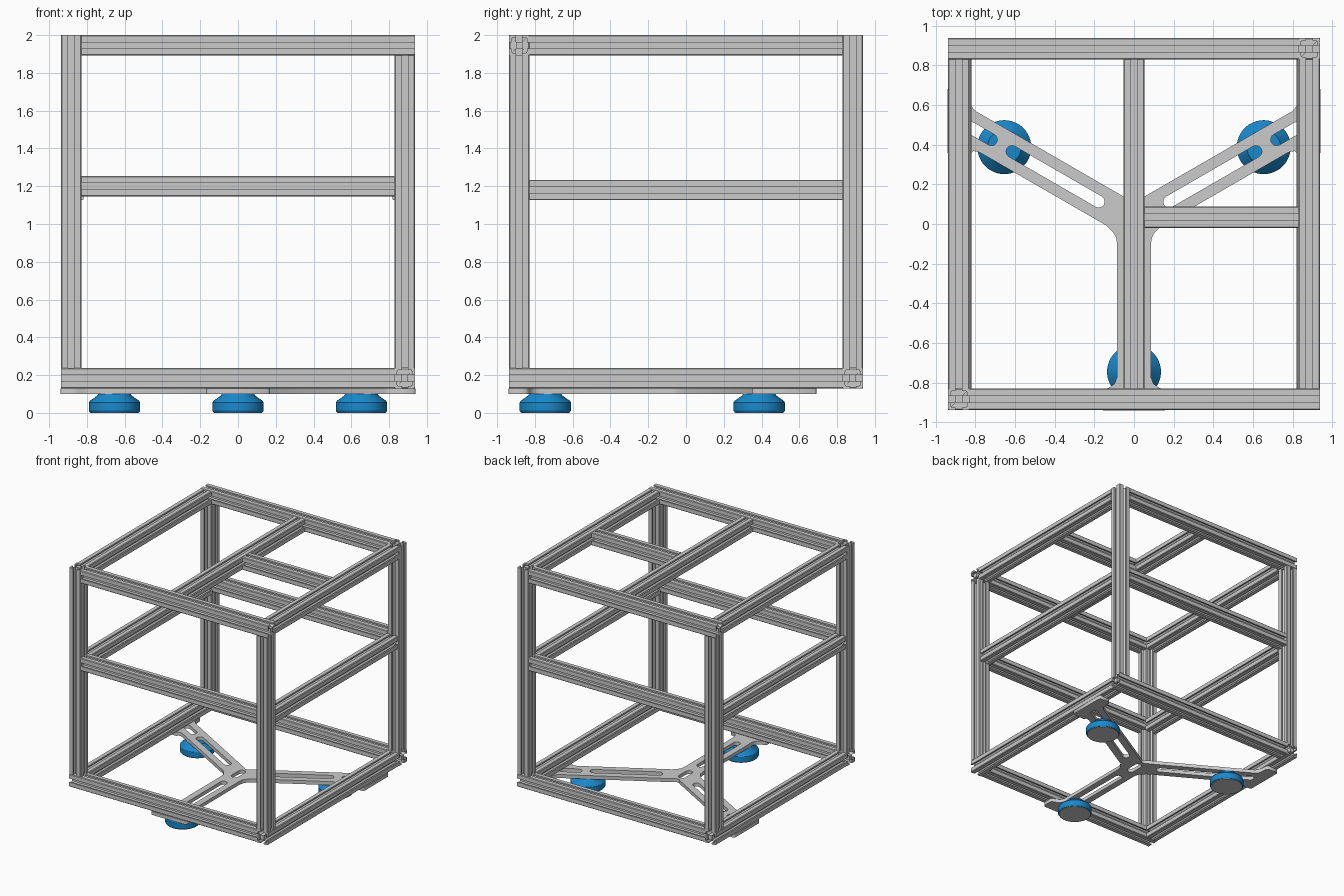
import bpy, bmesh
from math import sin, cos, pi, radians

if "Cube" in bpy.data.objects:
    bpy.data.objects.remove(bpy.data.objects["Cube"])

W = 0.108          # extrusion width
H = W / 2
P = 0.937          # outer frame half size
I = P - W          # inner frame half size
C = P - H          # beam centre line
ZB, ZT = 0.184, 2 - H


def finish(name, bm, smooth=False, mat=None):
    bmesh.ops.recalc_face_normals(bm, faces=bm.faces)
    me = bpy.data.meshes.new(name)
    bm.to_mesh(me)
    bm.free()
    ob = bpy.data.objects.new(name, me)
    bpy.context.collection.objects.link(ob)
    if mat:
        me.materials.append(mat)
    if smooth:
        bpy.ops.object.select_all(action='DESELECT')
        ob.select_set(True)
        bpy.context.view_layer.objects.active = ob
        bpy.ops.object.shade_smooth_by_angle(angle=radians(30))
    return ob


# Slotted extrusion section: one side, rotated four times
SIDE = [(H, -H + .005), (H, -.016), (H - .012, -.016), (H - .012, -.036),
        (H - .018, -.036), (H - .036, -.017), (H - .036, .017),
        (H - .018, .036), (H - .012, .036), (H - .012, .016), (H, .016),
        (H, H - .005)]
SECTION = []
for k in range(4):
    c, s = [(1, 0), (0, 1), (-1, 0), (0, -1)][k]
    SECTION += [(c * x - s * y, s * x + c * y) for x, y in SIDE]


def beam(name, axis, a, b, lo, hi):
    """Extrusion along an axis; a, b are the centre on the other two axes."""
    def place(u, v, t):
        return {'x': (t, a + u, b + v), 'y': (a + u, t, b + v),
                'z': (a + u, b + v, t)}[axis]
    bm = bmesh.new()
    r0 = [bm.verts.new(place(u, v, lo)) for u, v in SECTION]
    r1 = [bm.verts.new(place(u, v, hi)) for u, v in SECTION]
    bm.faces.new(r0)
    bm.faces.new(r1)
    n = len(r0)
    for i in range(n):
        j = (i + 1) % n
        bm.faces.new((r0[i], r0[j], r1[j], r1[i]))
    return finish(name, bm)


# Corner posts: two run to the top, two stop under the top beams
for name, x, y, top in [("front_left_post", -C, -C, 2), ("back_right_post", C, C, 2),
                        ("front_right_post", C, -C, 2 - W),
                        ("back_left_post", -C, C, 2 - W)]:
    beam(name, 'z', x, y, ZB + H, top)

# Bottom frame, each beam overlapping the next
beam("bottom_front_beam", 'x', -C, ZB, -P, I)
beam("bottom_back_beam", 'x', C, ZB, -I, P)
beam("bottom_right_beam", 'y', C, ZB, -P, I)
beam("bottom_left_beam", 'y', -C, ZB, -I, P)

# Top frame with centre beam and short cross beam
beam("top_front_beam", 'x', -C, ZT, -I, P)
beam("top_back_beam", 'x', C, ZT, -P, I)
beam("top_right_beam", 'y', C, ZT, -I, I)
beam("top_left_beam", 'y', -C, ZT, -I, I)
beam("top_centre_beam", 'y', 0, ZT, -I, I)
beam("top_cross_beam", 'x', 0.035, ZT, H, I)

# Middle rails
for side, s in (("front", -1), ("back", 1)):
    beam("middle_" + side + "_rail", 'x', s * C, 1.2, -I, I)
for side, s in (("left", -1), ("right", 1)):
    beam("middle_" + side + "_rail", 'y', s * (C - .01), 1.18, -I, I)


# Three-armed base plate: mirrored outline with slots
HUB = 0.01


def arm(angle, r, s):
    c, n = cos(radians(angle)), sin(radians(angle))
    return (r * c - s * n, HUB + r * n + s * c)


def slot(angle, r0, r1, w=0.03):
    pts = []
    for i in range(9):
        t = -pi / 2 + pi * i / 8
        pts.append(arm(angle, r1 - w + w * cos(t), w * sin(t)))
    for i in range(9):
        t = pi / 2 + pi * i / 8
        pts.append(arm(angle, r0 + w + w * cos(t), w * sin(t)))
    return pts


half = [(.155, -.94), (.17, -.925), (.17, -.85), (.16, -.837), (.125, -.825),
        (.098, -.805), (.085, -.77), (.085, -.10), (.09, -.07), (.103, -.045),
        arm(30, .11, -.085), arm(30, .85, -.085), (.81, .368), (.83, .35),
        (.93, .35), (.94, .36), (.94, .68), (.93, .69), (.845, .69),
        (.832, .675), (.825, .60), arm(30, .97, .085), arm(30, .08, .085),
        (.015, .111)]
outline = half + [(-x, y) for x, y in reversed(half)]
loops = [outline, slot(270, -.07, .08), slot(270, .175, .72)]
for a in (30, 150):
    loops += [slot(a, .175, .74), slot(a, .80, .98)]

cu = bpy.data.curves.new("base_plate", 'CURVE')
cu.dimensions = '2D'
cu.fill_mode = 'BOTH'
cu.extrude = 0.015
for pts in loops:
    sp = cu.splines.new('POLY')
    sp.points.add(len(pts) - 1)
    for p, (x, y) in zip(sp.points, pts):
        p.co = (x, y, 0, 1)
    sp.use_cyclic_u = True
plate = bpy.data.objects.new("base_plate", cu)
plate.location.z = 0.115
bpy.context.collection.objects.link(plate)
bpy.context.view_layer.objects.active = plate
plate.select_set(True)
bpy.ops.object.convert(target='MESH')

# Round feet with tapered blue body and grey sole
blue = bpy.data.materials.new("foot_blue")
blue.diffuse_color = (0.01, 0.25, 0.6, 1)
blue.use_nodes = True
blue.node_tree.nodes["Principled BSDF"].inputs["Base Color"].default_value = blue.diffuse_color


def lathe(name, profile, cx, cy, mat=None, n=48):
    bm = bmesh.new()
    rings = [[bm.verts.new((cx + r * cos(2 * pi * i / n), cy + r * sin(2 * pi * i / n), z))
              for i in range(n)] for r, z in profile]
    for a, b in zip(rings, rings[1:]):
        for i in range(n):
            j = (i + 1) % n
            bm.faces.new((a[i], a[j], b[j], b[i]))
    bm.faces.new(rings[0])
    bm.faces.new(rings[-1])
    finish(name, bm, True, mat)


for name, ang in (("front", 270), ("right", 30), ("left", 150)):
    x, y = arm(ang, .755, 0)
    lathe(name + "_foot", [(.130, .003), (.136, .012), (.136, .055), (.130, .064),
                           (.090, .092), (.085, .101)], x, y, blue)
    lathe(name + "_foot_sole", [(.126, 0), (.126, .01)], x, y)
